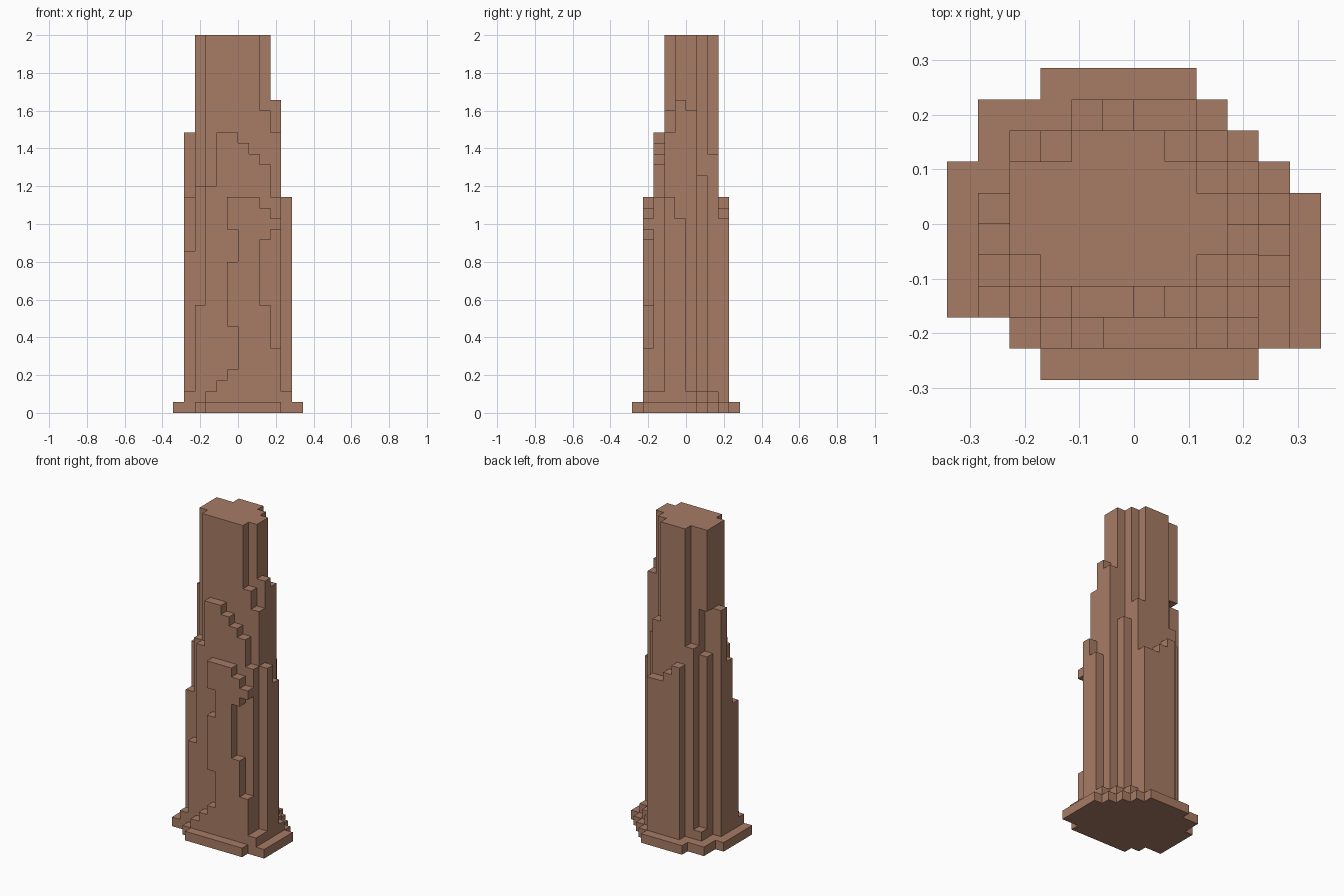
import bpy, bmesh, math

if "Cube" in bpy.data.objects:
    bpy.data.objects.remove(bpy.data.objects["Cube"])

V = 2 / 35            # size of one block
NX, NY = 12, 10       # footprint in blocks
cells = set()


def fill(i0, i1, j0, j1, k0, k1):
    cells.update((i, j, k) for i in range(i0, i1)
                 for j in range(j0, j1) for k in range(k0, k1))


def carve(i0, i1, j0, j1, k0, k1):
    cells.difference_update([(i, j, k) for i in range(i0, i1)
                             for j in range(j0, j1) for k in range(k0, k1)])


def columns(j, start, heights):
    """Row of block columns along x, each with its own height."""
    for n, h in enumerate(heights):
        fill(start + n, start + n + 1, j, j + 1, 0, h)


# Plinth: one block high, start and end of each row from front to back
for j, (a, b) in enumerate([(3, 10), (2, 12), (0, 12), (0, 12), (0, 12),
                            (0, 12), (0, 11), (1, 10), (1, 9), (3, 8)]):
    fill(a, b, j, j + 1, 0, 1)

# Central shaft: full height, stepped outline
for j, (a, b) in {3: (3, 8), 4: (2, 9), 5: (2, 9), 6: (2, 8), 7: (4, 7)}.items():
    fill(a, b, j, j + 1, 0, 35)

# Front terraces
columns(1, 3, [2, 3, 20, 20, 20, 19, 18, 2])
columns(2, 1, [2, 10, 21, 26, 26, 25, 24, 23, 20, 2])

# Side terraces, left then right
columns(3, 1, [15, 21])
columns(4, 1, [20])
columns(5, 1, [26])
columns(3, 8, [28, 26, 20])
columns(4, 9, [29, 18])
columns(5, 9, [28, 2])
columns(6, 8, [22, 2])

# Back terraces
columns(7, 2, [2, 22])
columns(7, 7, [24, 2])
columns(8, 4, [20, 19, 18, 18])

# Notches eroded from the front panel and the back left corner
carve(5, 6, 1, 2, 4, 8)
carve(5, 6, 1, 2, 14, 17)
carve(8, 9, 1, 2, 10, 16)
carve(9, 10, 1, 2, 6, 17)
carve(2, 3, 6, 7, 21, 26)

# Skin the blocks with outer faces only, then merge the flat areas
bm = bmesh.new()
verts = {}


def vert(p):
    if p not in verts:
        verts[p] = bm.verts.new(((p[0] - NX / 2) * V, (p[1] - NY / 2) * V, p[2] * V))
    return verts[p]


for c in sorted(cells):
    for axis in range(3):
        u, w = (axis + 1) % 3, (axis + 2) % 3
        for side in (0, 1):
            nb = list(c)
            nb[axis] += 2 * side - 1
            if tuple(nb) in cells:
                continue
            ring = []
            for du, dw in ((0, 0), (1, 0), (1, 1), (0, 1)):
                p = list(c)
                p[axis] += side
                p[u] += du
                p[w] += dw
                ring.append(vert(tuple(p)))
            bm.faces.new(ring if side else ring[::-1])

bmesh.ops.dissolve_limit(bm, angle_limit=math.radians(1),
                         verts=bm.verts[:], edges=bm.edges[:])
mesh = bpy.data.meshes.new("stepped_tower")
bm.to_mesh(mesh)
bm.free()

clay = bpy.data.materials.new("clay")
clay.diffuse_color = (0.39, 0.20, 0.13, 1)
clay.use_nodes = True
clay.node_tree.nodes["Principled BSDF"].inputs["Base Color"].default_value = clay.diffuse_color
mesh.materials.append(clay)
tower = bpy.data.objects.new("stepped_tower", mesh)
bpy.context.collection.objects.link(tower)
